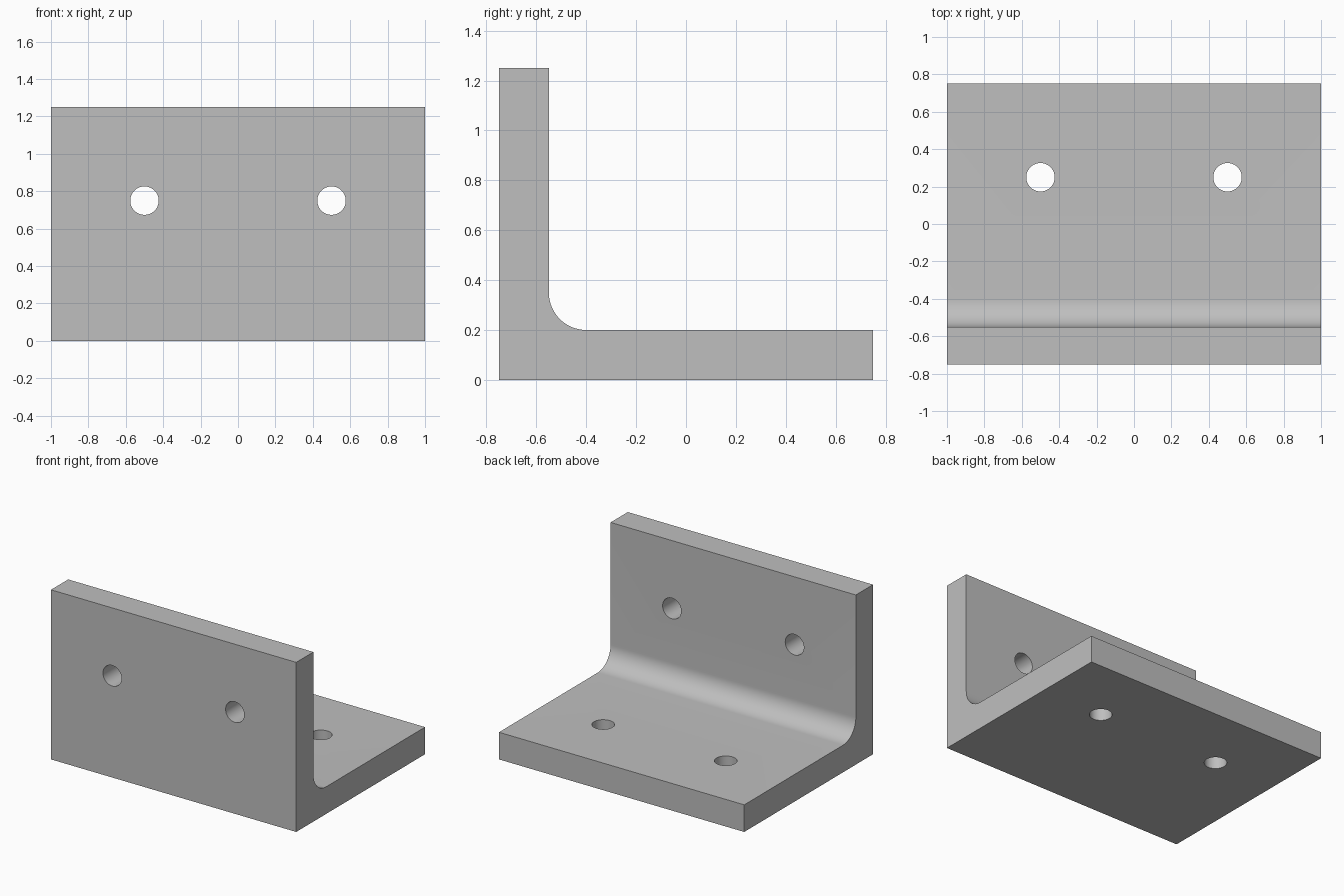
import bpy, bmesh
from math import radians, sin, cos, pi

cube = bpy.data.objects.get("Cube")
if cube:
    bpy.data.objects.remove(cube, do_unlink=True)

WIDTH, DEPTH, HEIGHT, THICK = 2.0, 1.5, 1.25, 0.2
FILLET, HOLE_R, HOLE_X = 0.15, 0.076, 0.5
FRONT, BACK = -DEPTH / 2, DEPTH / 2

grey = bpy.data.materials.new("plain grey")
grey.use_nodes = True
colour = (0.52, 0.52, 0.52, 1)
grey.diffuse_color = colour
grey.node_tree.nodes["Principled BSDF"].inputs["Base Color"].default_value = colour

# L-shaped side profile with a rounded inner corner
inner = FRONT + THICK
steps = 16
arc = [(inner + FILLET * (1 - sin(i / steps * pi / 2)),
        THICK + FILLET * (1 - cos(i / steps * pi / 2))) for i in range(steps + 1)]
profile = [(FRONT, 0), (BACK, 0), (BACK, THICK)] + arc + [(inner, HEIGHT), (FRONT, HEIGHT)]

# Bracket body: the profile extruded across the width
bm = bmesh.new()
face = bm.faces.new([bm.verts.new((-WIDTH / 2, y, z)) for y, z in profile])
swept = bmesh.ops.extrude_face_region(bm, geom=[face])["geom"]
bmesh.ops.translate(bm, vec=(WIDTH, 0, 0),
                    verts=[v for v in swept if isinstance(v, bmesh.types.BMVert)])
bmesh.ops.recalc_face_normals(bm, faces=bm.faces)
mesh = bpy.data.meshes.new("angle_bracket")
bm.to_mesh(mesh)
bm.free()
mesh.materials.append(grey)
bracket = bpy.data.objects.new("angle_bracket", mesh)
bpy.context.collection.objects.link(bracket)


def drill(location, rotation):
    """Cut one round bolt hole through the bracket."""
    bpy.ops.mesh.primitive_cylinder_add(vertices=48, radius=HOLE_R, depth=THICK * 2,
                                        location=location, rotation=rotation)
    cutter = bpy.context.object
    cutter.name = "hole_cutter"
    cutter.hide_render = True
    cutter.data.materials.append(grey)
    bpy.ops.object.select_all(action="DESELECT")
    bracket.select_set(True)
    bpy.context.view_layer.objects.active = bracket
    cut = bracket.modifiers.new("bolt_hole", "BOOLEAN")
    cut.operation = "DIFFERENCE"
    cut.solver = "EXACT"
    cut.object = cutter
    bpy.ops.object.modifier_apply(modifier=cut.name)
    bpy.data.objects.remove(cutter, do_unlink=True)


# Two bolt holes in each plate
for x in (-HOLE_X, HOLE_X):
    drill((x, FRONT + THICK / 2, 0.75), (radians(90), 0, 0))
    drill((x, 0.25, THICK / 2), (0, 0, 0))

# Smooth fillet and hole walls, crisp plate edges
bpy.ops.object.shade_smooth_by_angle(angle=radians(30))
